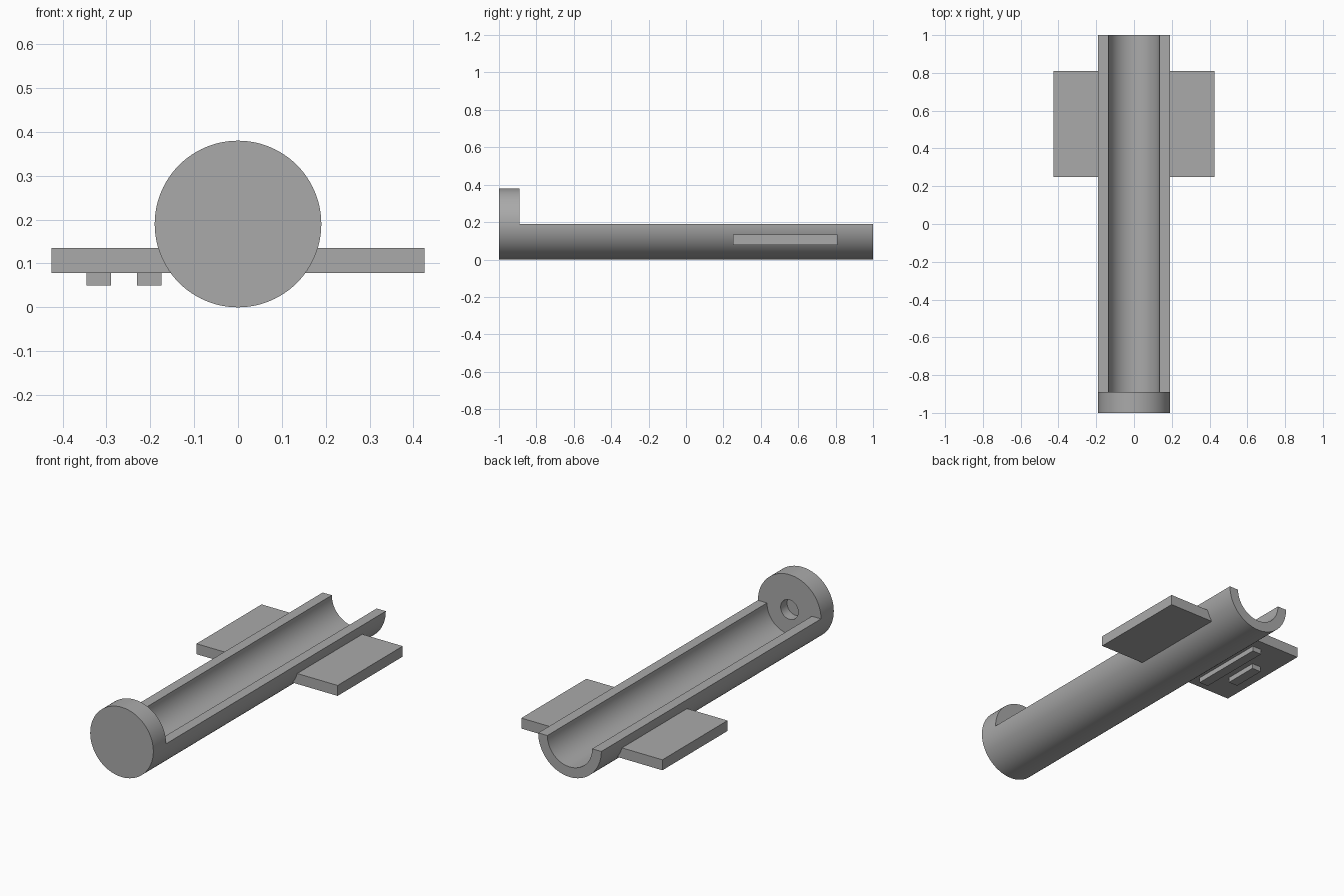
import bpy, bmesh, math

if "Cube" in bpy.data.objects:
    bpy.data.objects.remove(bpy.data.objects["Cube"])

R_OUT, R_IN, R_HOLE = 0.19, 0.135, 0.053
AXIS_Z = 0.19
CAP_Y = -0.89
SEG = 96

grey = bpy.data.materials.new("plain grey")
grey.diffuse_color = (0.4, 0.4, 0.4, 1)
grey.use_nodes = True
grey.node_tree.nodes["Principled BSDF"].inputs["Base Color"].default_value = grey.diffuse_color


def finish(name, bm, smooth=False):
    bmesh.ops.remove_doubles(bm, verts=bm.verts, dist=1e-5)
    bmesh.ops.recalc_face_normals(bm, faces=bm.faces)
    mesh = bpy.data.meshes.new(name)
    bm.to_mesh(mesh)
    bm.free()
    mesh.materials.append(grey)
    obj = bpy.data.objects.new(name, mesh)
    bpy.context.collection.objects.link(obj)
    if smooth:
        bpy.ops.object.select_all(action='DESELECT')
        obj.select_set(True)
        bpy.context.view_layer.objects.active = obj
        bpy.ops.object.shade_smooth_by_angle(angle=math.radians(30))
    return obj


def sweep(name, profile, start, end, steps, closed):
    """Turn a (radius, y) profile around the long axis."""
    bm = bmesh.new()
    rings = []
    for i in range(steps + 1):
        a = start + (end - start) * i / steps
        rings.append([bm.verts.new((r * math.cos(a), y, AXIS_Z + r * math.sin(a)))
                      for r, y in profile])
    n = len(profile)
    for a, b in zip(rings, rings[1:]):
        for j in range(n if closed else n - 1):
            k = (j + 1) % n
            bm.faces.new((a[j], a[k], b[k], b[j]))
    if closed:  # flat rims of the open channel
        bm.faces.new(rings[0])
        bm.faces.new(rings[-1])
    else:       # weld the axis points into clean discs
        bmesh.ops.remove_doubles(bm, verts=bm.verts, dist=1e-5)
        bmesh.ops.dissolve_degenerate(bm, dist=1e-6, edges=bm.edges)
    return finish(name, bm, True)


def box(name, x0, x1, y0, y1, z0, z1):
    bm = bmesh.new()
    bmesh.ops.create_cube(bm, size=1)
    for v in bm.verts:
        v.co = ((x0 + x1) / 2 + v.co.x * (x1 - x0),
                (y0 + y1) / 2 + v.co.y * (y1 - y0),
                (z0 + z1) / 2 + v.co.z * (z1 - z0))
    return finish(name, bm)


# Half-round open channel
sweep("channel", [(R_IN, CAP_Y), (R_OUT, CAP_Y), (R_OUT, 1), (R_IN, 1)],
      math.pi, 2 * math.pi, SEG // 2, True)

# Round end cap with a blind hole facing the channel
sweep("end_cap", [(0, -1), (R_OUT, -1), (R_OUT, CAP_Y), (R_HOLE, CAP_Y),
                  (R_HOLE, CAP_Y - 0.055), (0, CAP_Y - 0.055)],
      0, 2 * math.pi, SEG, False)

# Side plates, rooted inside the channel wall
for side, x0, x1 in (("left", -0.425, -0.14), ("right", 0.14, 0.425)):
    box(side + "_plate", x0, x1, 0.25, 0.81, 0.078, 0.135)

# Plain raised bars under the left plate
box("inner_bar", -0.23, -0.175, 0.32, 0.75, 0.05, 0.08)
box("outer_bar", -0.345, -0.29, 0.42, 0.61, 0.05, 0.08)
